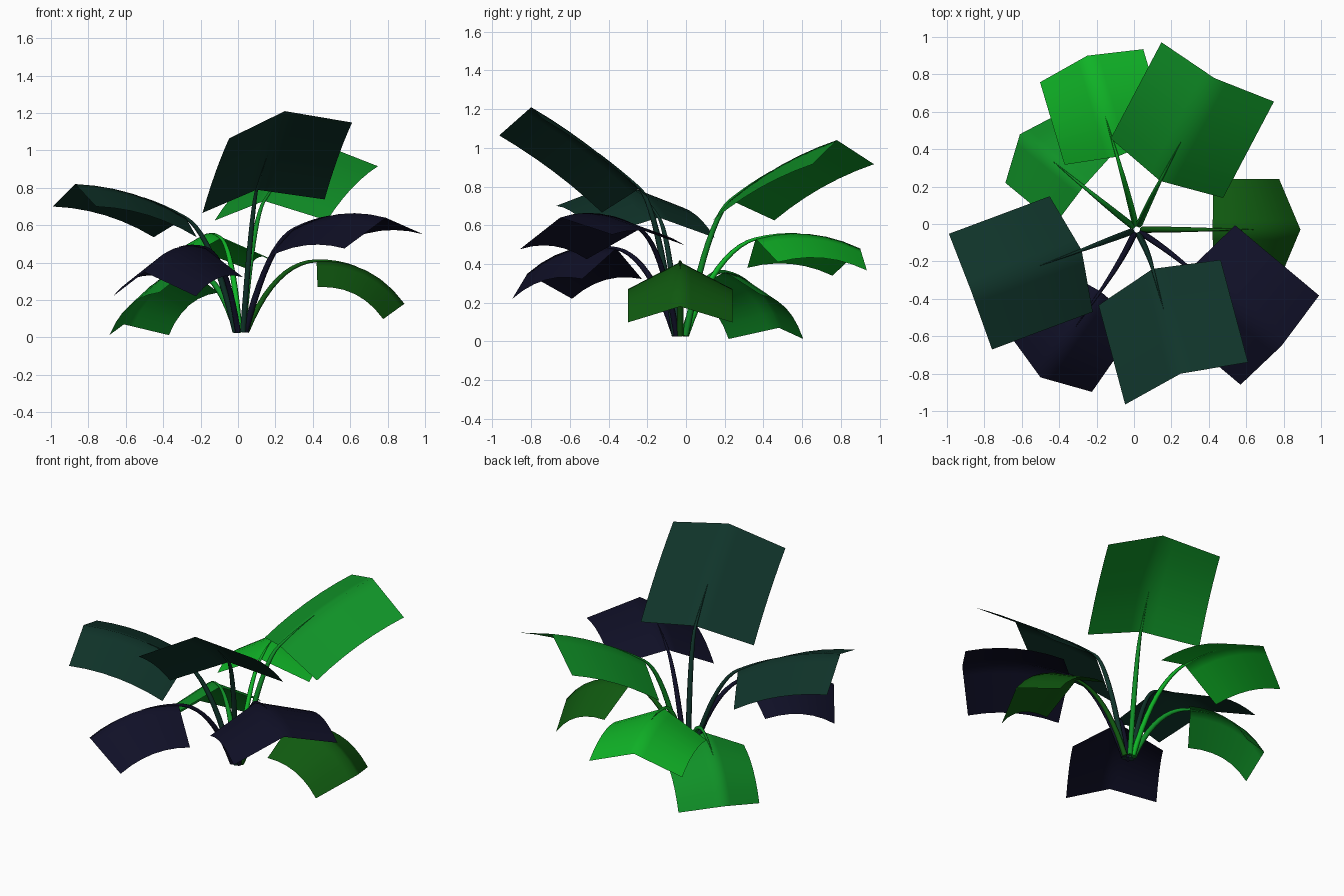
import bpy
import bmesh
import math
from mathutils import Vector, Matrix

cube = bpy.data.objects.get("Cube")
if cube:
    bpy.data.objects.remove(cube)

UP = Vector((0, 0, 1))
ROOT = Vector((0.015, -0.03, 0.03))
ROWS = 7
COLUMNS = (1, 0.2, 0, -0.2, -1)


def make_material(name, color):
    mat = bpy.data.materials.new(name)
    mat.use_nodes = True
    mat.diffuse_color = (*color, 1)
    mat.node_tree.nodes["Principled BSDF"].inputs["Base Color"].default_value = (*color, 1)
    return mat


green = make_material("leaf green", (0.005, 0.28, 0.02))
bright = make_material("bright green", (0.005, 0.46, 0.02))
olive = make_material("deep green", (0.005, 0.1, 0.005))
teal = make_material("dark teal", (0.005, 0.034, 0.023))
navy = make_material("dark navy", (0.005, 0.005, 0.02))


def rib_point(base, tip, bulge, t):
    """Point on the arched middle rib of a blade."""
    chord = (tip - base).normalized()
    normal = chord.cross(UP.cross(chord)).normalized()
    return base.lerp(tip, t) + normal * 4 * bulge * t * (1 - t)


def rib_tangent(base, tip, bulge, t):
    step = 0.01
    return (rib_point(base, tip, bulge, t + step)
            - rib_point(base, tip, bulge, t - step)).normalized()


def make_blade(name, base, tip, bulge, half_width, drop, roll, mat):
    """Square blade folded down along its arched rib."""
    bm = bmesh.new()
    grid = []
    for i in range(ROWS):
        t = i / (ROWS - 1)
        center = rib_point(base, tip, bulge, t)
        along = rib_tangent(base, tip, bulge, t)
        side = UP.cross(along).normalized()
        side.rotate(Matrix.Rotation(math.radians(-roll), 3, along))
        normal = along.cross(side)
        grid.append([bm.verts.new(center + side * half_width * u - normal * drop * abs(u))
                     for u in COLUMNS])
    for near, far in zip(grid, grid[1:]):
        for j in range(len(COLUMNS) - 1):
            face = bm.faces.new((near[j], near[j + 1], far[j + 1], far[j]))
            face.smooth = True
    mesh = bpy.data.meshes.new(name)
    bm.to_mesh(mesh)
    bm.free()
    mesh.materials.append(mat)
    bpy.context.collection.objects.link(bpy.data.objects.new(name, mesh))


def make_stem(name, base, tip, bulge, mat):
    """Tapered stem that arches up from the root and runs on along the rib."""
    out = base - ROOT
    out.z = 0
    start = ROOT + out.normalized() * 0.03
    control = base - rib_tangent(base, tip, bulge, 0) * out.length * 0.55
    path = []
    for i in range(10):
        t = i / 10
        path.append(start.lerp(control, t).lerp(control.lerp(base, t), t))
    path += [rib_point(base, tip, bulge, 0.1 * i) for i in range(5)]

    curve = bpy.data.curves.new(name, "CURVE")
    curve.dimensions = "3D"
    curve.bevel_depth = 0.017
    curve.bevel_resolution = 1
    curve.use_fill_caps = True
    spline = curve.splines.new("POLY")
    spline.points.add(len(path) - 1)
    for i, (point, co) in enumerate(zip(spline.points, path)):
        point.co = (*co, 1)
        point.radius = 1 - 0.95 * (i / (len(path) - 1)) ** 2
    curve.materials.append(mat)
    bpy.context.collection.objects.link(bpy.data.objects.new(name, curve))


# name, rib base, rib tip, arch, half width, fold drop, roll in degrees, colour
LEAVES = [
    ("back_left", (.14, .23, .73), (.43, .78, 1.04), .03, .34, .13, 0, green),
    ("front", (.1, -.24, .79), (.25, -.8, 1.21), .02, .35, .12, -8, teal),
    ("right", (-.28, -.14, .64), (-.87, -.36, .82), .04, .33, .12, 0, teal),
    ("front_left", (.3, -.24, .58), (.79, -.65, .64), .05, .32, .13, -7, navy),
    ("front_right", (-.18, -.36, .48), (-.5, -.82, .35), .06, .27, .16, 0, navy),
    ("left", (.42, -.03, .41), (.89, -.03, .18), .07, .27, .14, 0, olive),
    ("back", (-.09, .36, .53), (-.25, .9, .48), .05, .29, .14, 3, bright),
    ("back_right", (-.27, .2, .36), (-.61, .48, .07), .07, .25, .12, 0, green),
]

for label, base, tip, arch, half_width, drop, roll, mat in LEAVES:
    base, tip = Vector(base), Vector(tip)
    make_blade(label + "_leaf", base, tip, arch, half_width, drop, roll, mat)
    make_stem(label + "_stem", base, tip, arch, mat)
